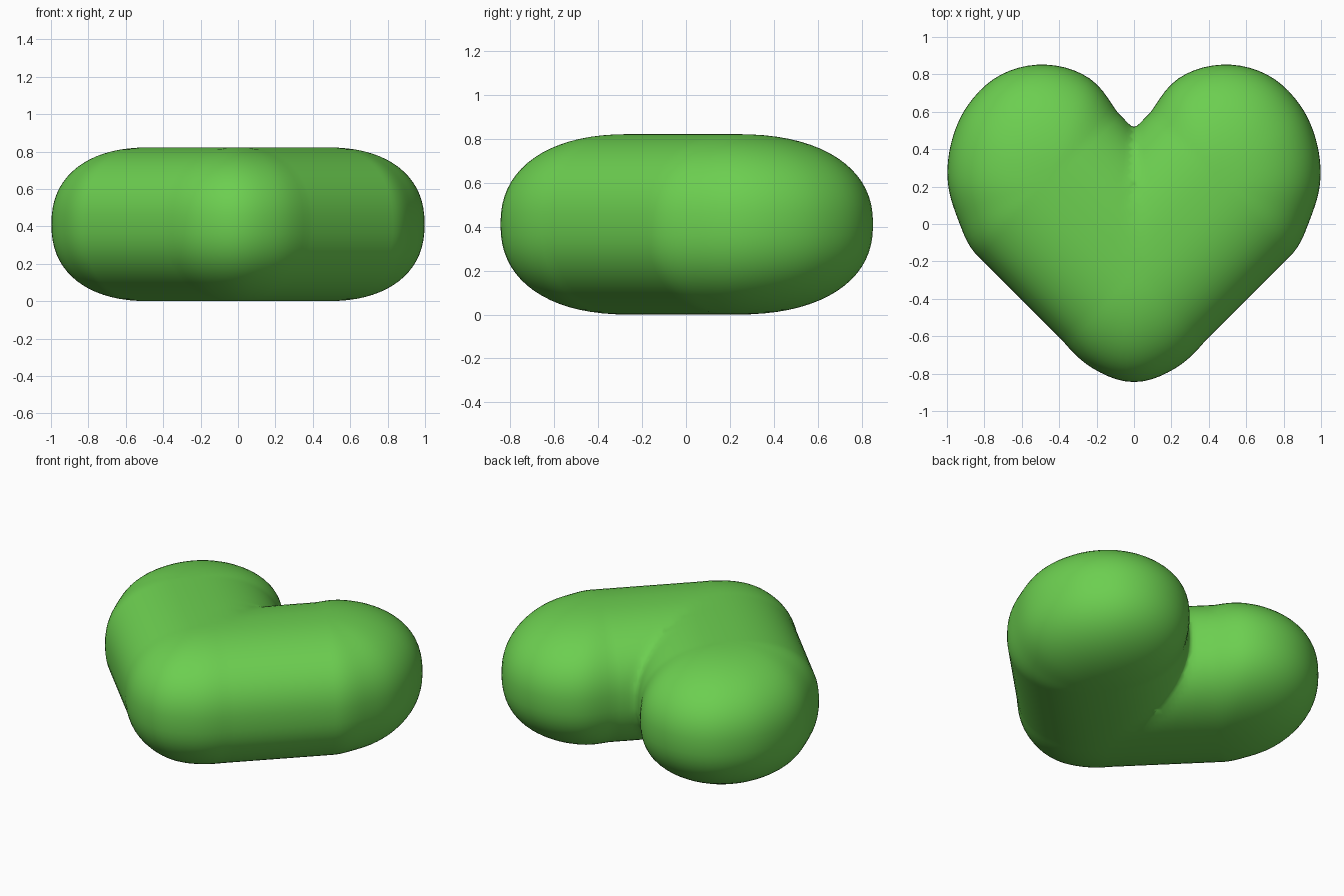
import bpy, bmesh
from math import sin, cos, pi, radians
from mathutils import Vector

if "Cube" in bpy.data.objects:
    bpy.data.objects.remove(bpy.data.objects["Cube"])

V = Vector((0, -0.25))       # ridge start, above the tip
E = Vector((0.47, 0.22))     # ridge end, inside the lobe
H = 0.411                    # half thickness
P = 2.3                      # roundness of the cross-section
LEVELS, SIDE, SUB = 36, 24, 5

# Radii every 22.5 degrees around both ends of one arm
LOBE = [.535, .51, .525, .55, .59, .627, .632, .605, .537]
TIP = [.537, .54, .54, .54, .54, .567, .595, .567, .535]


def spline(vals, t):
    i = min(int(t), len(vals) - 2)
    f = t - i
    a, b, c, d = (vals[max(0, min(len(vals) - 1, i + k))] for k in (-1, 0, 1, 2))
    return b + 0.5 * f * (c - a + f * (2*a - 5*b + 4*c - d + f * (3*(b - c) + d - a)))


def end_cap(q, start, radii):
    n = (len(radii) - 1) * SUB
    return [(q, radians(start + 180 * k / n), spline(radii, k / SUB)) for k in range(n + 1)]


def side(q0, q1, angle, r0, r1):
    return [(q0.lerp(q1, k / SIDE), radians(angle), r0 + (r1 - r0) * k / SIDE)
            for k in range(1, SIDE)]


# Columns around one arm: lobe end, inner side, tip end, outer side
cols = (end_cap(E, -45, LOBE) + side(E, V, 135, LOBE[-1], TIP[0])
        + end_cap(V, 135, TIP) + side(V, E, -45, TIP[-1], LOBE[0]))

bm = bmesh.new()
rings = []
for j in range(LEVELS + 1):
    a = -pi / 2 + pi * j / LEVELS
    u = max(cos(a), 0) ** (2 / P) if 0 < j < LEVELS else 0
    z = H + H * abs(sin(a)) ** (2 / P) * (1 if a > 0 else -1)
    rings.append([bm.verts.new((q.x + r * u * cos(t), q.y + r * u * sin(t), z))
                  for q, t, r in cols])
n = len(cols)
for lo, hi in zip(rings, rings[1:]):
    for i in range(n):
        k = (i + 1) % n
        bm.faces.new((lo[i], lo[k], hi[k], hi[i]))
bmesh.ops.remove_doubles(bm, verts=bm.verts[:], dist=0.0005)

# Cut the arm at the middle and mirror it
bmesh.ops.bisect_plane(bm, geom=bm.verts[:] + bm.edges[:] + bm.faces[:], dist=0.0005,
                       plane_co=(0, 0, 0), plane_no=(1, 0, 0), clear_inner=True)
for v in bm.verts:
    if abs(v.co.x) < 0.002:
        v.co.x = 0
bmesh.ops.mirror(bm, geom=bm.verts[:] + bm.edges[:] + bm.faces[:],
                 merge_dist=0.001, axis='X')
bmesh.ops.remove_doubles(bm, verts=bm.verts[:], dist=0.0008)

# Soften the notch crease
for reach in (0.1, 0.07, 0.05, 0.05, 0.03, 0.03):
    near = [v for v in bm.verts if abs(v.co.x) < reach and v.co.y > -0.15]
    bmesh.ops.smooth_vert(bm, verts=near, factor=0.5,
                          use_axis_x=True, use_axis_y=True, use_axis_z=True)
bmesh.ops.recalc_face_normals(bm, faces=bm.faces[:])
for f in bm.faces:
    f.smooth = True

mesh = bpy.data.meshes.new("heart")
bm.to_mesh(mesh)
bm.free()
heart = bpy.data.objects.new("heart", mesh)
bpy.context.collection.objects.link(heart)

mat = bpy.data.materials.new("green")
mat.diffuse_color = (0.15, 0.62, 0.08, 1)
mat.use_nodes = True
mat.node_tree.nodes["Principled BSDF"].inputs["Base Color"].default_value = mat.diffuse_color
mesh.materials.append(mat)
